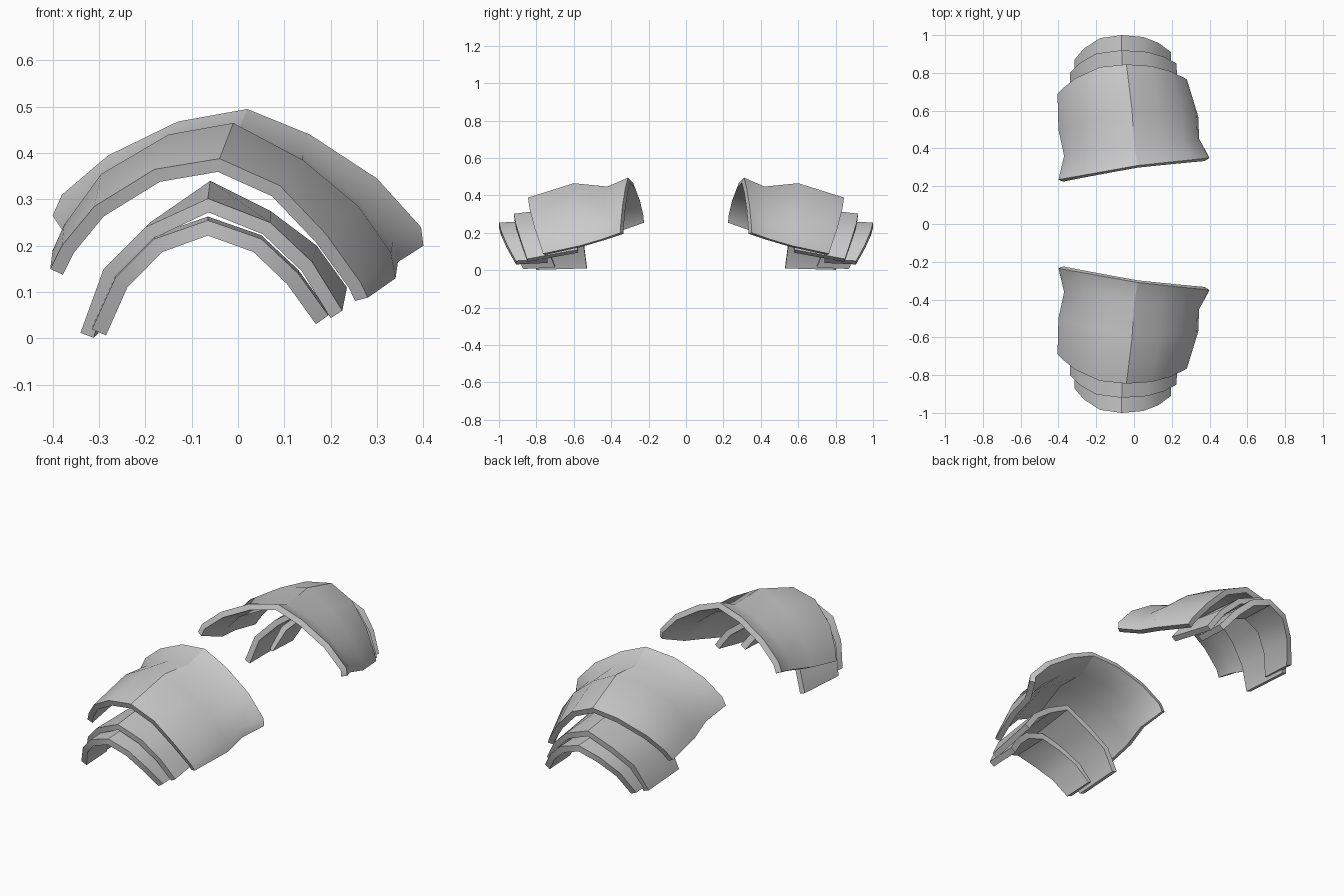
import bpy
import math

if "Cube" in bpy.data.objects:
    bpy.data.objects.remove(bpy.data.objects["Cube"])

steel = bpy.data.materials.new("plain_grey")
steel.diffuse_color = (0.6, 0.6, 0.6, 1)
steel.use_nodes = True
steel.node_tree.nodes["Principled BSDF"].inputs["Base Color"].default_value = steel.diffuse_color


def arch(profile, left_y, crown_y, right_y, power):
    """Arched ring: x,z profile, with y sweeping from the crown to each end."""
    crown_x = max(profile, key=lambda p: p[1])[0]
    ring = []
    for x, z in profile:
        end_x, end_y = (profile[0][0], left_y) if x < crown_x else (profile[-1][0], right_y)
        t = min(1.0, abs((x - crown_x) / (end_x - crown_x)))
        ring.append((x, crown_y + (end_y - crown_y) * t ** power, z))
    return ring


def plate(name, rings, thickness):
    """Loft the rings into a curved plate, thicken it and mirror it to the other shoulder."""
    n = len(rings[0])
    verts = [p for ring in rings for p in ring]
    faces = [(j * n + i, j * n + i + 1, (j + 1) * n + i + 1, (j + 1) * n + i)
             for j in range(len(rings) - 1) for i in range(n - 1)]
    mesh = bpy.data.meshes.new(name)
    mesh.from_pydata(verts, [], faces)
    mesh.materials.append(steel)
    obj = bpy.data.objects.new(name, mesh)
    bpy.context.collection.objects.link(obj)
    solid = obj.modifiers.new("thickness", 'SOLIDIFY')
    solid.thickness = thickness
    solid.offset = -1
    mirror = obj.modifiers.new("other_side", 'MIRROR')
    mirror.use_axis = (False, True, False)
    mirror.use_mirror_merge = False
    bpy.ops.object.select_all(action='DESELECT')
    obj.select_set(True)
    bpy.context.view_layer.objects.active = obj
    bpy.ops.object.convert(target='MESH')
    bpy.ops.object.shade_smooth_by_angle(angle=math.radians(30))


# Large upper plate: flared collar, neck, belly and outer rim
collar = [(-.40, .265), (-.38, .31), (-.28, .395), (-.13, .468), (.02, .495),
          (.155, .44), (.30, .345), (.395, .24), (.40, .20)]
neck = [(-.37, .22), (-.345, .27), (-.27, .355), (-.13, .425), (0, .447),
        (.14, .395), (.26, .30), (.335, .21), (.345, .165)]
belly = [(-.40, .19), (-.375, .245), (-.295, .355), (-.15, .44), (-.01, .465),
         (.14, .385), (.26, .285), (.33, .185), (.34, .13)]
rim = [(-.405, .15), (-.38, .20), (-.31, .285), (-.18, .365), (-.04, .388),
       (.09, .33), (.19, .225), (.265, .12), (.28, .088)]
plate("upper_shoulder_plate", [arch(collar, .235, .31, .35, 1),
                               arch(neck, .36, .42, .45, 1),
                               arch(belly, .50, .60, .57, 1),
                               arch(rim, .69, .845, .765, 2.5)], .03)

# Long middle plate tucked under the upper one
middle_inner = [(-.33, .02), (-.285, .15), (-.19, .25), (-.06, .34), (.07, .275), (.17, .20), (.235, .11)]
middle_outer = [(-.34, .012), (-.29, .15), (-.20, .24), (-.065, .302), (.07, .25), (.16, .165), (.225, .06)]
plate("middle_arm_plate", [arch(middle_inner, .53, .60, .58, 1.5),
                           arch(middle_outer, .80, .92, .85, 2.7)], .03)

# Short lower plate
lower_outer = [(-.315, .02), (-.265, .13), (-.18, .215), (-.065, .255), (.05, .215), (.13, .14), (.195, .05)]
lower_inner = [(x, z + .008) for x, z in lower_outer]
plate("lower_arm_plate", [arch(lower_inner, .70, .80, .74, 2.7),
                          arch(lower_outer, .87, 1.0, .91, 2.7)], .033)
